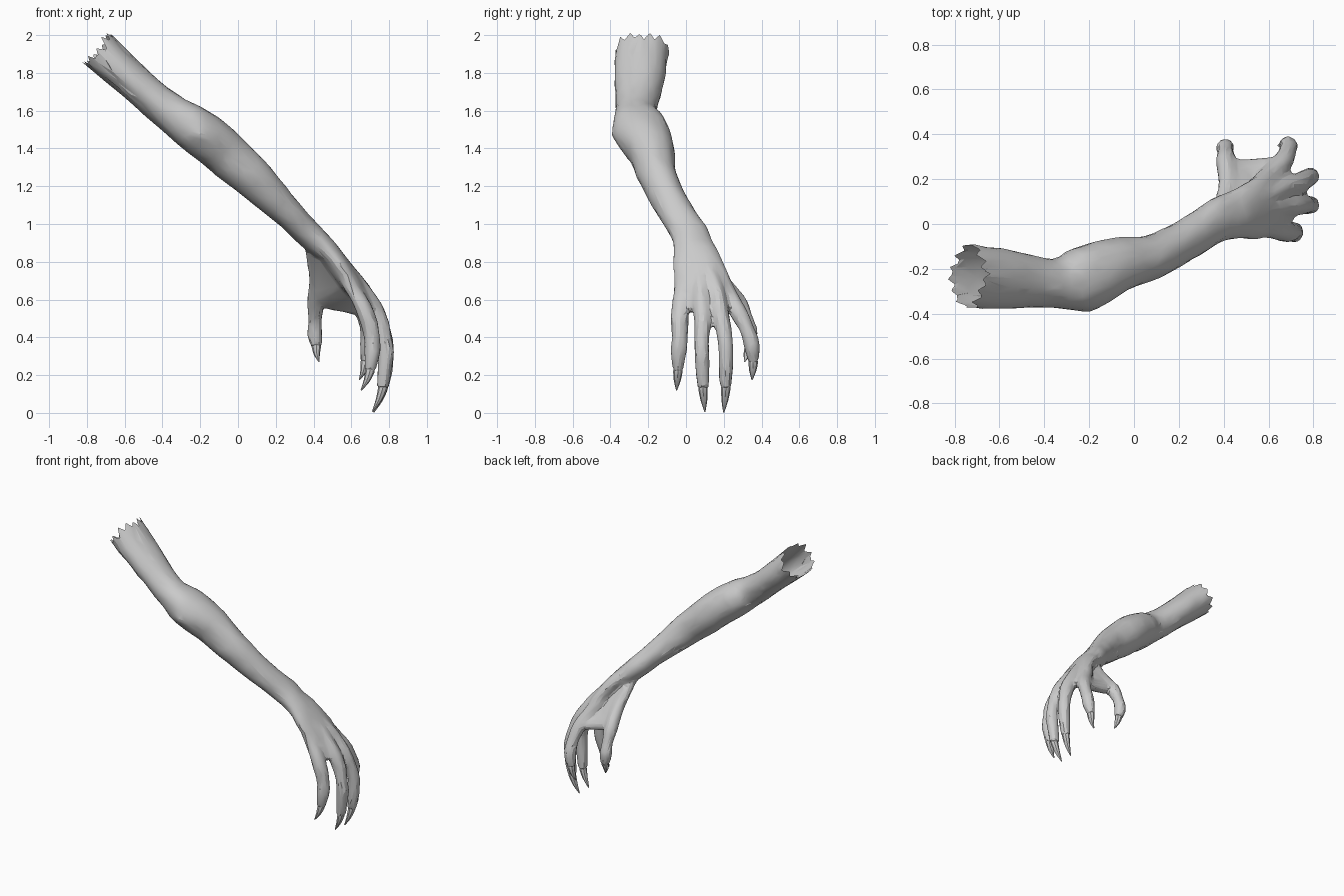
import bpy, bmesh, math, random
from mathutils import Vector, noise

if "Cube" in bpy.data.objects:
    bpy.data.objects.remove(bpy.data.objects["Cube"])

random.seed(4)


def spline(rows, steps):
    """Catmull-Rom interpolation of rows (x, y, z, half width, half thickness)."""
    out = []
    for i in range(len(rows) - 1):
        p0, p1, p2, p3 = (rows[max(0, min(len(rows) - 1, i + k))] for k in (-1, 0, 1, 2))
        for s in range(steps):
            t = s / steps
            out.append([0.5 * (2 * b + (c - a) * t + (2 * a - 5 * b + 4 * c - d) * t * t
                               + (3 * b - a - 3 * c + d) * t ** 3)
                        for a, b, c, d in zip(p0, p1, p2, p3)])
    out.append(list(rows[-1]))
    return out


def loft(bm, rows, seg=14, steps=4):
    """Closed tube with elliptical rings along a path."""
    rows = spline(rows, steps)
    rings = []
    for i, r in enumerate(rows):
        a, b = rows[max(0, i - 1)], rows[min(len(rows) - 1, i + 1)]
        d = (Vector(b[:3]) - Vector(a[:3])).normalized()
        w = Vector((0, 1, 0))
        w = (w - d * w.dot(d)).normalized()
        t = d.cross(w)
        rings.append([bm.verts.new(Vector(r[:3])
                                   + w * r[3] * math.cos(2 * math.pi * k / seg)
                                   + t * r[4] * math.sin(2 * math.pi * k / seg))
                      for k in range(seg)])
    for a, b in zip(rings, rings[1:]):
        for k in range(seg):
            n = (k + 1) % seg
            bm.faces.new((a[k], a[n], b[n], b[k]))
    bm.faces.new(rings[0][::-1])
    bm.faces.new(rings[-1])


def hull(bm, balls):
    """Convex skin stretched over a few balls (x, y, z, radius)."""
    tmp = bmesh.new()
    for x, y, z, r in balls:
        g = bmesh.ops.create_icosphere(tmp, subdivisions=2, radius=r)
        bmesh.ops.translate(tmp, verts=g["verts"], vec=(x, y, z))
    res = bmesh.ops.convex_hull(tmp, input=tmp.verts[:])
    faces = {f for f in res["geom"] if isinstance(f, bmesh.types.BMFace)}
    new = {}
    for f in faces:
        for v in f.verts:
            if v not in new:
                new[v] = bm.verts.new(v.co)
    for f in faces:
        bm.faces.new([new[v] for v in f.verts])
    tmp.free()


def make_object(name, bm):
    bmesh.ops.recalc_face_normals(bm, faces=bm.faces[:])
    me = bpy.data.meshes.new(name)
    bm.to_mesh(me)
    bm.free()
    ob = bpy.data.objects.new(name, me)
    bpy.context.collection.objects.link(ob)
    return ob


def shade(ob, angle):
    bpy.ops.object.select_all(action='DESELECT')
    ob.select_set(True)
    bpy.context.view_layer.objects.active = ob
    bpy.ops.object.shade_smooth_by_angle(angle=math.radians(angle))


bm = bmesh.new()

# upper arm, elbow, forearm and wrist
loft(bm, [(-0.88, -0.23, 2.045, .145, .112), (-0.75, -0.232, 1.93, .143, .108),
          (-0.55, -0.245, 1.75, .130, .096), (-0.37, -0.262, 1.60, .108, .102),
          (-0.23, -0.245, 1.505, .145, .122), (-0.08, -0.185, 1.385, .125, .122),
          (0.08, -0.145, 1.24, .100, .108), (0.24, -0.065, 1.085, .092, .084),
          (0.375, 0.02, 0.945, .098, .072), (0.46, 0.045, 0.86, .105, .060)], 20, 5)
# bony elbow point
hull(bm, [(-0.21, -0.345, 1.48, .048), (-0.30, -0.27, 1.50, .055), (-0.12, -0.26, 1.36, .05)])

# palm
loft(bm, [(0.375, 0.02, 0.945, .09, .062), (0.49, 0.05, 0.84, .120, .060),
          (0.60, 0.085, 0.685, .150, .054), (0.65, 0.10, 0.62, .13, .036)], 20, 4)
# skin between thumb and first finger
hull(bm, [(0.39, 0.06, 0.87, .035), (0.415, 0.245, 0.61, .030), (0.50, 0.235, 0.615, .026),
          (0.56, 0.10, 0.70, .045)])
hull(bm, [(0.50, 0.235, 0.615, .026), (0.57, 0.245, 0.585, .026), (0.66, 0.265, 0.54, .034),
          (0.56, 0.10, 0.70, .045), (0.40, 0.255, 0.60, .03)])
hull(bm, [(0.41, 0.28, 0.56, .032), (0.49, 0.235, 0.62, .026), (0.41, 0.20, 0.67, .032)])

# digits: tendon start, base, knuckle, middle joint, end joint, nail base, claw tip
radii = (.022, .040, .047, .040, .042, .030)
digits = {
    "thumb": [(.40, .06, .88), (.415, .16, .74), (.41, .27, .59), (.407, .325, .49),
              (.405, .343, .425), (.415, .335, .35), (.43, .31, .27)],
    "first": [(.47, .07, .89), (.57, .19, .70), (.662, .27, .545), (.690, .33, .42),
              (.690, .350, .34), (.673, .356, .265), (.642, .35, .175)],
    "second": [(.48, .055, .89), (.63, .145, .69), (.738, .185, .515), (.782, .208, .38),
               (.786, .214, .27), (.768, .211, .13), (.718, .20, .003)],
    "third": [(.48, .035, .89), (.63, .075, .69), (.738, .088, .515), (.778, .085, .38),
              (.781, .085, .27), (.766, .09, .13), (.712, .10, .006)],
    "fourth": [(.46, .01, .89), (.58, -.022, .70), (.672, -.032, .535), (.708, -.033, .40),
               (.712, -.036, .32), (.698, -.043, .22), (.652, -.05, .12)],
}
for pts in digits.values():
    loft(bm, [(*p, r, r) for p, r in zip(pts, radii)], 12, 4)

# webs filling the gaps between neighbouring finger bases
fingers = list(digits.values())[1:]
for a, b in zip(fingers, fingers[1:]):
    a1, a2, b1, b2 = (Vector(p) for p in (a[1], a[2], b[1], b[2]))
    tip = (a1.lerp(a2, 0.6) + b1.lerp(b2, 0.6)) / 2
    hull(bm, [(*a1, .034), (*b1, .034), (*tip, .022), (*a1.lerp(a2, 0.8), .025),
              (*b1.lerp(b2, 0.8), .025)])

# fuse everything into one skin
arm = make_object("arm_and_hand", bm)
mod = arm.modifiers.new("fuse", 'REMESH')
mod.mode, mod.voxel_size = 'VOXEL', 0.0105
mod = arm.modifiers.new("soften", 'SMOOTH')
mod.factor, mod.iterations = 0.5, 8
mod = arm.modifiers.new("facets", 'DECIMATE')
mod.ratio = 0.06
dg = bpy.context.evaluated_depsgraph_get()
arm.data = bpy.data.meshes.new_from_object(arm.evaluated_get(dg))
arm.modifiers.clear()

# gnarled skin, then the torn open end at the shoulder
axis = Vector((-0.73, 0.03, 0.68)).normalized()
centre = Vector((-0.745, -0.232, 1.925))
bm = bmesh.new()
bm.from_mesh(arm.data)
bm.normal_update()
shifts = [(v, v.normal * 0.008 * noise.noise(v.co * 9)) for v in bm.verts]
for v, s in shifts:
    v.co += s
bmesh.ops.bisect_plane(bm, geom=bm.verts[:] + bm.edges[:] + bm.faces[:],
                       plane_co=centre, plane_no=axis, clear_outer=True)
rim = [e for e in bm.edges if e.is_boundary]
bmesh.ops.subdivide_edges(bm, edges=rim, cuts=1)
teeth = [random.uniform(0.0, 0.03) if k % 2 else random.uniform(-0.055, -0.015) for k in range(26)]
side = axis.cross(Vector((0, 1, 0))).normalized()
for v in bm.verts:
    if v.is_boundary:
        r = v.co - centre
        u = (math.atan2(r.dot(side), r.y) / (2 * math.pi) % 1.0) * len(teeth)
        k = int(u) % len(teeth)
        v.co += axis * (teeth[k] + (teeth[(k + 1) % len(teeth)] - teeth[k]) * (u - int(u)))
bmesh.ops.triangulate(bm, faces=bm.faces[:])
bm.to_mesh(arm.data)
bm.free()
shade(arm, 18)

# curved claws growing from the fingertips
for name, pts in digits.items():
    a, b, c = (Vector(p) for p in pts[-3:])
    bend = Vector((-0.005 if name == "thumb" else 0.006, 0, 0))
    root, mid = b.lerp(a, 0.2), b.lerp(c, 0.5) + bend
    bm = bmesh.new()
    loft(bm, [(*root, .022, .022), (*b, .025, .025), (*mid, .018, .016), (*c, .003, .003)], 8, 2)
    shade(make_object(name + "_claw", bm), 40)
